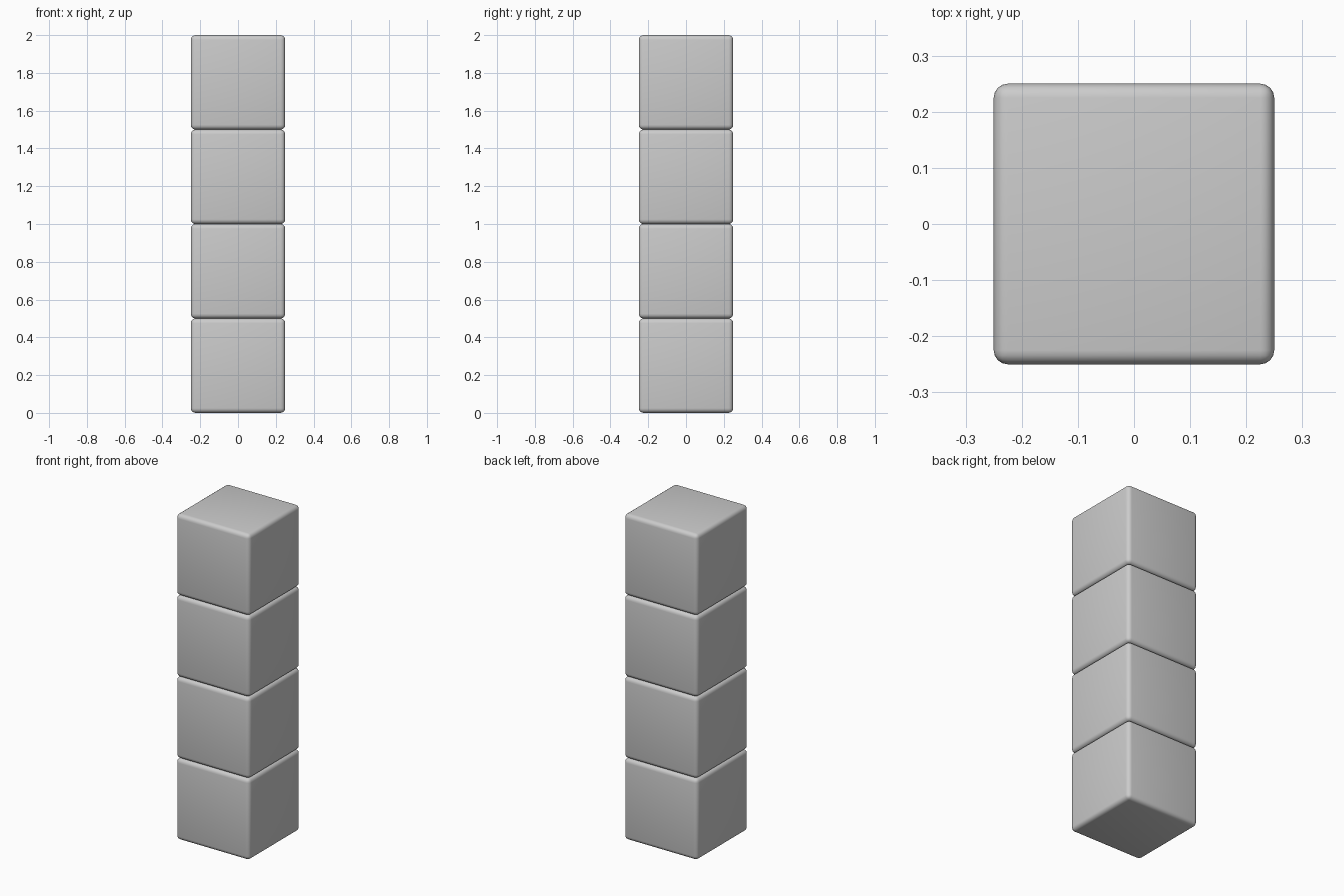
import bpy

if "Cube" in bpy.data.objects:
    bpy.data.objects.remove(bpy.data.objects["Cube"])

SIZE = 0.5
BEVEL = 0.025


def rounded_block(name, z):
    # Cube with softly rounded edges
    bpy.ops.mesh.primitive_cube_add(size=SIZE, location=(0, 0, z))
    block = bpy.context.object
    block.name = name
    mod = block.modifiers.new("rounded_edges", 'BEVEL')
    mod.width = BEVEL
    mod.segments = 4
    mod.limit_method = 'NONE'
    bpy.ops.object.modifier_apply(modifier=mod.name)
    bpy.ops.object.shade_smooth_by_angle()
    return block


# Four blocks stacked into a column
for i in range(4):
    rounded_block(f"block_{i + 1}", SIZE * (i + 0.5))
